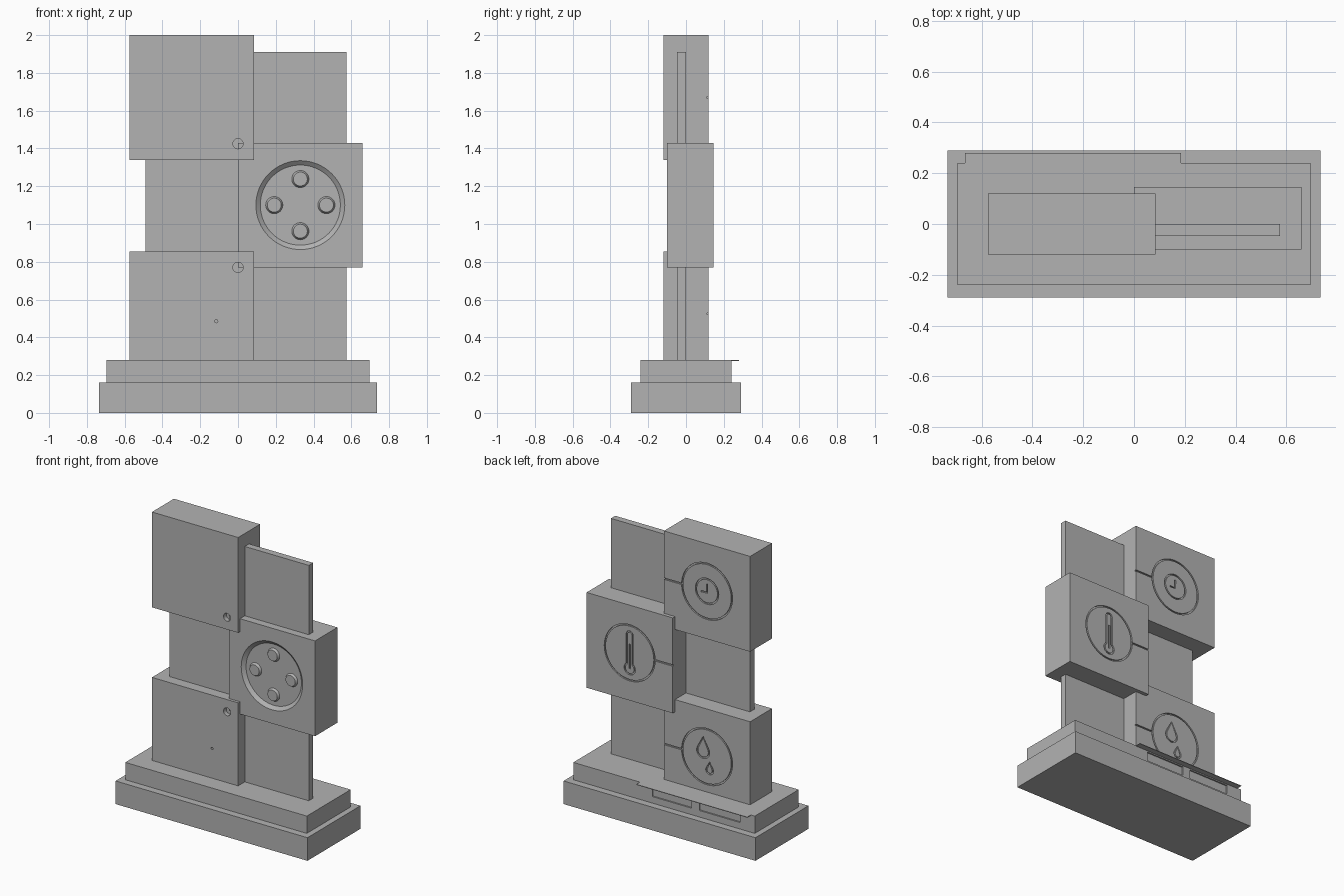
import bpy, bmesh
from math import sin, cos, pi, radians
from mathutils import Vector, Matrix

cube = bpy.data.objects.get("Cube")
if cube:
    bpy.data.objects.remove(cube, do_unlink=True)

grey = bpy.data.materials.new("plain grey")
grey.use_nodes = True
grey.diffuse_color = (0.45, 0.45, 0.45, 1)
grey.node_tree.nodes["Principled BSDF"].inputs["Base Color"].default_value = (0.45, 0.45, 0.45, 1)


def finish(name, bm):
    bmesh.ops.recalc_face_normals(bm, faces=bm.faces)
    mesh = bpy.data.meshes.new(name)
    bm.to_mesh(mesh)
    bm.free()
    mesh.materials.append(grey)
    ob = bpy.data.objects.new(name, mesh)
    bpy.context.collection.objects.link(ob)
    return ob


def box(name, x, y, z):
    """Box from (min, max) ranges."""
    bm = bmesh.new()
    bmesh.ops.create_cube(bm, size=1)
    for v in bm.verts:
        v.co = [(r[0] + r[1]) / 2 + c * (r[1] - r[0]) for c, r in zip(v.co, (x, y, z))]
    return finish(name, bm)


def cone_y(name, x, z, y0, r0, y1, r1, sides=64):
    """Tapered disc along y, radius r0 at y0 and r1 at y1."""
    bm = bmesh.new()
    bmesh.ops.create_cone(bm, cap_ends=True, segments=sides, radius1=r0, radius2=r1,
                          depth=y1 - y0,
                          matrix=Matrix.Translation((x, (y0 + y1) / 2, z)) @ Matrix.Rotation(-pi / 2, 4, 'X'))
    return finish(name, bm)


def stroke(points, y, width=0.01, depth=0.01, closed=False):
    """Flat ribbon cutter following a path in the xz plane, sunk into a back face at y."""
    pts = [Vector(p) for p in points]
    n = len(pts)
    bm = bmesh.new()
    rings = []
    for i, p in enumerate(pts):
        a = pts[i - 1] if closed or i else p
        b = pts[(i + 1) % n] if closed or i < n - 1 else p
        t = (b - a).normalized()
        side = Vector((-t.y, t.x)) * width / 2
        rings.append([bm.verts.new((q.x, yy, q.y)) for q, yy in
                      ((p + side, y - depth), (p - side, y - depth),
                       (p - side, y + 0.02), (p + side, y + 0.02))])
    for i in range(n if closed else n - 1):
        a, b = rings[i], rings[(i + 1) % n]
        for k in range(4):
            m = (k + 1) % 4
            bm.faces.new((a[k], a[m], b[m], b[k]))
    if not closed:
        bm.faces.new(rings[0])
        bm.faces.new(rings[-1])
    return finish("groove_cutter", bm)


def cut(ob, cutters):
    """Subtract the cutters from a part and remove them."""
    bpy.context.view_layer.objects.active = ob
    for c in cutters:
        mod = ob.modifiers.new("cut", 'BOOLEAN')
        mod.operation, mod.solver, mod.object = 'DIFFERENCE', 'EXACT', c
        bpy.ops.object.modifier_apply(modifier=mod.name)
        bpy.data.objects.remove(c, do_unlink=True)


def arc(cx, cz, r, start=0, end=360, n=48):
    full = end - start == 360
    steps = n if full else n + 1
    return [(cx + r * cos(radians(start + (end - start) * i / n)),
             cz + r * sin(radians(start + (end - start) * i / n))) for i in range(steps)]


def drop(cx, cz, r):
    """Teardrop outline: round bottom rising to a point."""
    return arc(cx, cz, r, 150, 390, 20) + [(cx, cz + 2.2 * r)]


def dial(cx, cz, y, edge_x, edge_side):
    """Engraved ring with a line running to the block edge."""
    return [stroke(arc(cx, cz, 0.19), y, closed=True),
            stroke([(cx + edge_side * 0.19, cz), (edge_x + edge_side * 0.02, cz)], y)]


# Stepped base
box("base", (-0.735, 0.735), (-0.29, 0.29), (0, 0.16))
step = box("base_step", (-0.695, 0.695), (-0.24, 0.24), (0.16, 0.28))
cut(step, [box("label_cutter", xr, (0.23, 0.26), (0.205, 0.268))
           for xr in ((-0.21, 0.09), (-0.58, -0.27))])
box("rear_lip", (-0.665, 0.185), (0.24, 0.28), (0.276, 0.28))

# Thin upright panel: wide up to the upper block, narrower above
box("panel", (-0.49, 0.575), (-0.047, 0), (0.28, 1.91))

# Upper block with clock icon and front hole
X, BACK = -0.245, 0.12
upper = box("upper_block", (-0.575, 0.085), (-0.12, BACK), (1.34, 2))
Z = 1.67
cut(upper, dial(X, Z, BACK, 0.085, 1) + [
    stroke(arc(X, Z, 0.085), BACK, closed=True),
    stroke([(X, Z + 0.05), (X, Z - 0.01), (X + 0.045, Z - 0.01)], BACK),
    cone_y("hole_cutter", 0, 1.425, -0.14, 0.027, -0.09, 0.027, 32)])

# Lower block with drop icon and front holes
lower = box("lower_block", (-0.575, 0.085), (-0.12, BACK), (0.28, 0.855))
Z = 0.525
cut(lower, dial(X, Z, BACK, 0.085, 1) + [
    stroke(drop(X + 0.03, Z + 0.03, 0.045), BACK, closed=True),
    stroke(drop(X - 0.02, Z - 0.09, 0.025), BACK, closed=True),
    cone_y("hole_cutter", 0, 0.77, -0.14, 0.027, -0.09, 0.027, 32),
    cone_y("pin_cutter", -0.115, 0.485, -0.14, 0.008, -0.09, 0.008, 16)])

# Middle block with thermometer icon behind and a dished front
X, Z, BACK, FRONT = 0.33, 1.1, 0.145, -0.1
middle = box("middle_block", (0, 0.66), (FRONT, BACK), (0.77, 1.43))
thermometer = arc(X, Z - 0.11, 0.038, 125, 415, 24) + arc(X, Z + 0.125, 0.022, 0, 180, 12)
cut(middle, dial(X, Z, BACK, 0, -1) + [
    stroke(thermometer, BACK, closed=True),
    stroke([(X, Z + 0.06), (X, Z - 0.11)], BACK),
    cone_y("dish_cutter", X, Z, FRONT - 0.01, 0.247, FRONT + 0.02, 0.212)])

# Four raised buttons in the dish
buttons = [cone_y("button", X + 0.138 * cos(k * pi / 2), Z + 0.138 * sin(k * pi / 2),
                  FRONT + 0.005, 0.037, FRONT + 0.021, 0.046, 32) for k in range(4)]

# Smooth round walls, sharp edges kept
bpy.ops.object.select_all(action='DESELECT')
for ob in [upper, lower, middle] + buttons:
    ob.select_set(True)
bpy.context.view_layer.objects.active = middle
bpy.ops.object.shade_smooth_by_angle(angle=radians(30))
